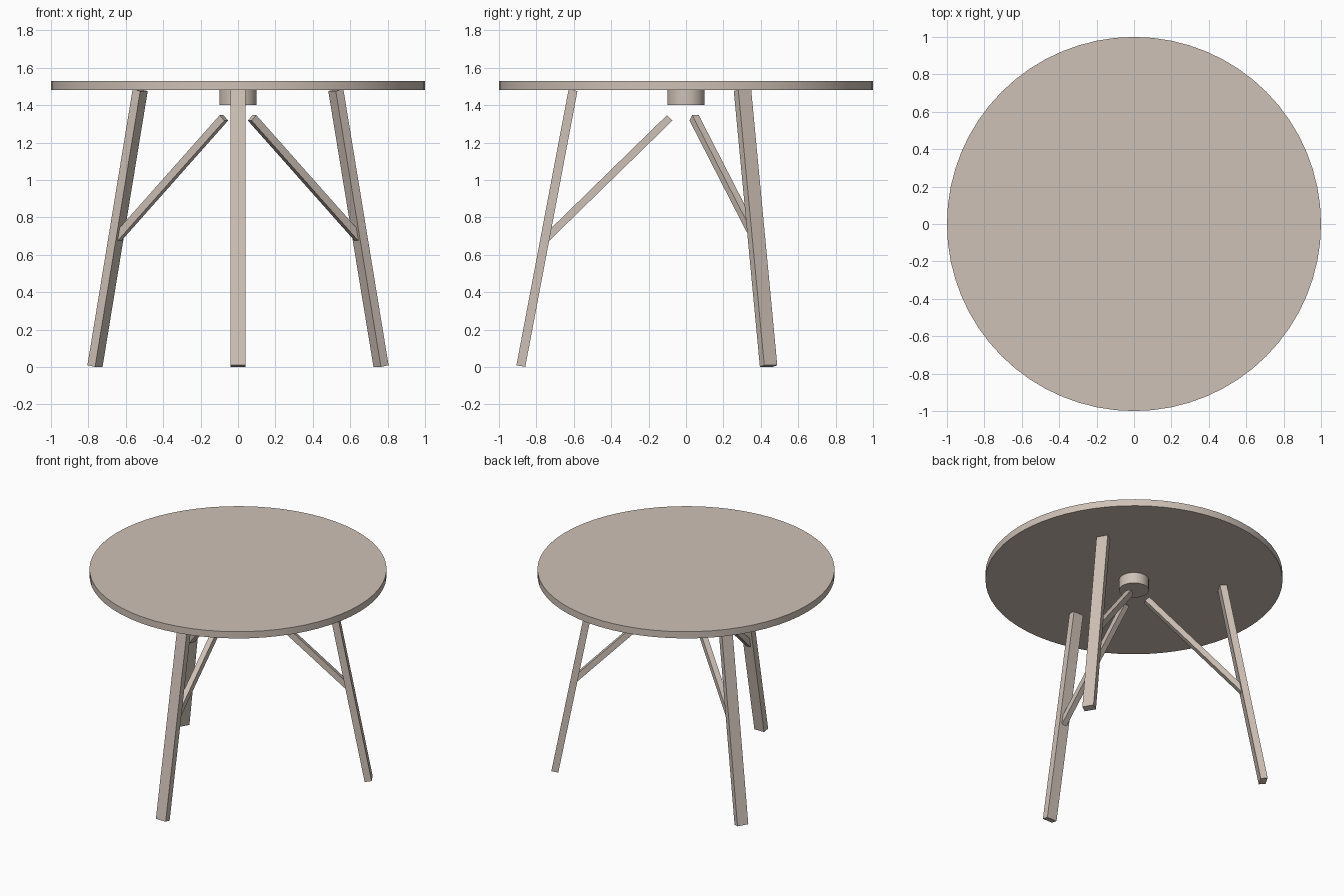
import bpy, math
from mathutils import Matrix, Vector

if "Cube" in bpy.data.objects:
    bpy.data.objects.remove(bpy.data.objects["Cube"])

wood = bpy.data.materials.new("pale wood")
wood.diffuse_color = (0.62, 0.535, 0.47, 1)
wood.use_nodes = True
wood.node_tree.nodes["Principled BSDF"].inputs["Base Color"].default_value = wood.diffuse_color


def disc(name, radius, z0, z1, sides):
    bpy.ops.mesh.primitive_cylinder_add(vertices=sides, radius=radius, depth=z1 - z0,
                                        location=(0, 0, (z0 + z1) / 2))
    ob = bpy.context.object
    ob.name = name
    ob.data.materials.append(wood)
    bpy.ops.object.shade_smooth_by_angle(angle=math.radians(30))


def beam(name, start, end, width, thick, turn):
    """Square-cut bar between two (radius, z) points on the -y side, spun about z."""
    a, b = Vector((0, -start[0], start[1])), Vector((0, -end[0], end[1]))
    d = (b - a).normalized()
    x = Vector((1, 0, 0))
    frame = Matrix((x, d.cross(x), d)).transposed().to_4x4()
    bpy.ops.mesh.primitive_cube_add(size=1)
    ob = bpy.context.object
    ob.name = name
    ob.data.transform(Matrix.Rotation(turn, 4, 'Z') @ Matrix.Translation((a + b) / 2) @ frame
                      @ Matrix.Diagonal((width, thick, (b - a).length, 1)))
    ob.data.materials.append(wood)


# round top and the small hub beneath it
disc("tabletop", 1.0, 1.48, 1.53, 64)
disc("hub", 0.1, 1.40, 1.48, 32)

# three splayed legs, each with a diagonal brace
for i, side in enumerate(("front", "back_right", "back_left")):
    turn = i * math.tau / 3
    beam(side + "_leg", (0.883, 0.005), (0.604, 1.48), 0.08, 0.048, turn)
    beam(side + "_brace", (0.745, 0.69), (0.087, 1.332), 0.04, 0.041, turn)
